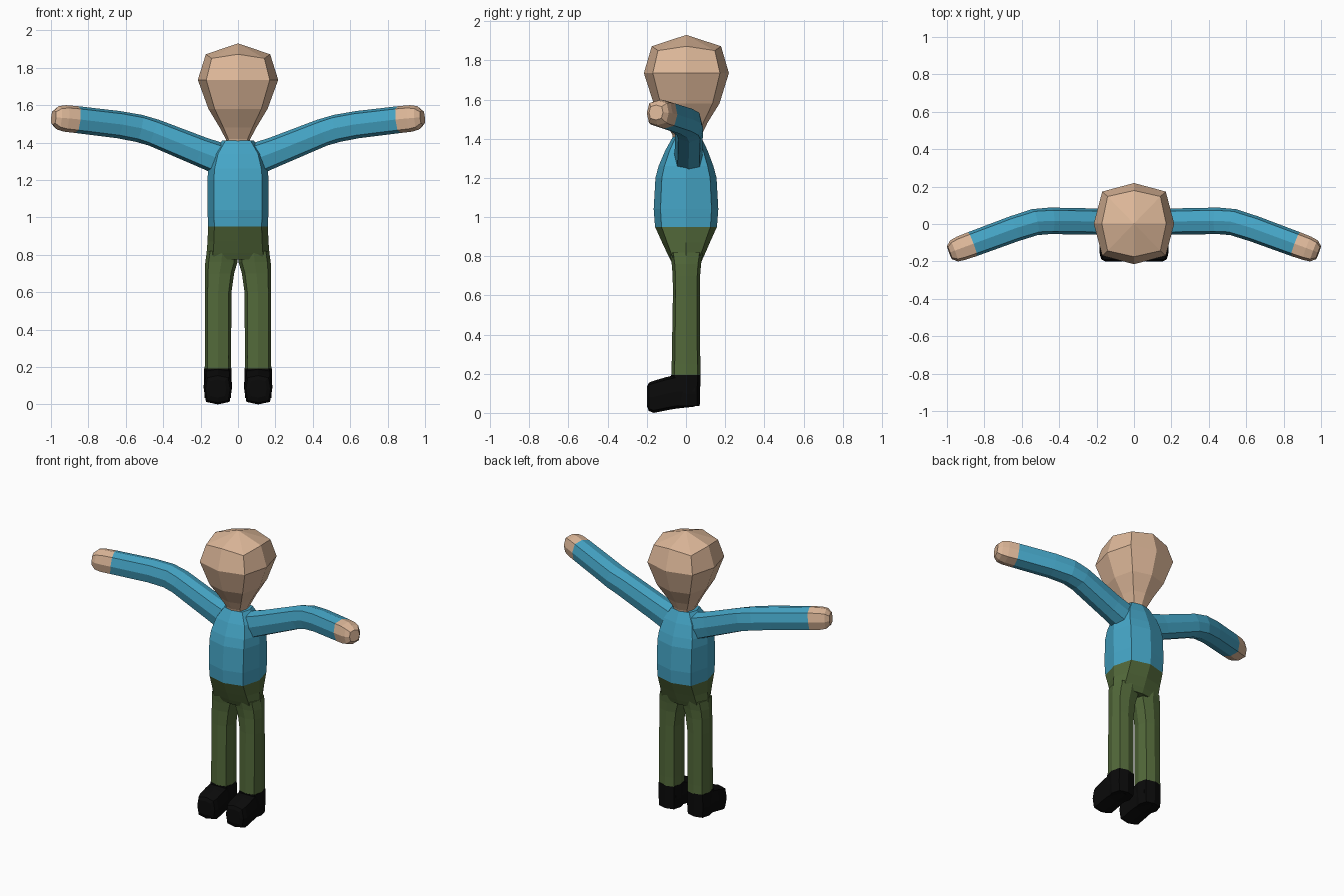
import bpy, bmesh, math
from mathutils import Vector


def material(name, rgb):
    m = bpy.data.materials.new(name)
    m.diffuse_color = (*rgb, 1)
    return m


SKIN = material("skin", (0.73, 0.48, 0.32))
BLUE = material("blue_cloth", (0.06, 0.38, 0.57))
GREEN = material("green_cloth", (0.085, 0.14, 0.042))
BLACK = material("black_leather", (0.003, 0.003, 0.003))

X, Y, Z = Vector((1, 0, 0)), Vector((0, 1, 0)), Vector((0, 0, 1))


def ring(c, u, v, ru, rv, k=0.79, drop=0.0):
    """Eight-sided, slightly squared section; drop lowers the diagonal corners."""
    pts = []
    for a, b in ((1, 0), (1, 1), (0, 1), (-1, 1), (-1, 0), (-1, -1), (0, -1), (1, -1)):
        f = k if a and b else 1.0
        d = drop if a and b else 0.0
        pts.append(Vector(c) + u * (a * ru * f) + v * (b * rv * f) - Z * d)
    return pts


def loft_object(name, mat, lofts, mirror=False):
    bm = bmesh.new()
    for rings in lofts:
        vs = [[bm.verts.new(p) for p in r] for r in rings]
        for lo, hi in zip(vs, vs[1:]):
            for i in range(8):
                j = (i + 1) % 8
                bm.faces.new((lo[i], lo[j], hi[j], hi[i]))
        bm.faces.new(vs[0][::-1])
        bm.faces.new(vs[-1])
    bmesh.ops.remove_doubles(bm, verts=bm.verts, dist=0.0005)
    bmesh.ops.recalc_face_normals(bm, faces=bm.faces)
    me = bpy.data.meshes.new(name)
    bm.to_mesh(me)
    bm.free()
    me.materials.append(mat)
    ob = bpy.data.objects.new(name, me)
    bpy.context.collection.objects.link(ob)
    if mirror:
        ob.modifiers.new("mirror", "MIRROR").use_mirror_merge = False
    return ob


def upright(rows):
    """Rows of (z, centre x, centre y, half width, half depth)."""
    return [ring((cx, cy, z), X, Y, rx, ry) for z, cx, cy, rx, ry in rows]


def tube(rows, first, last):
    """Sections square to a path of (x, y, z, half width, half height)."""
    pts = [Vector(r[:3]) for r in rows]
    out = []
    for i in range(first, last + 1):
        t = (pts[min(i + 1, len(pts) - 1)] - pts[max(i - 1, 0)]).normalized()
        side = Z.cross(t).normalized()
        out.append(ring(pts[i], side, t.cross(side), rows[i][3], rows[i][4]))
    return out


# Head with tapering neck and a shallow peaked crown
head = upright([
    (1.37, 0, 0.005, 0.055, 0.065),
    (1.42, 0, 0.005, 0.066, 0.075),
    (1.48, 0, 0.004, 0.098, 0.105),
    (1.58, 0, 0.003, 0.158, 0.168),
    (1.735, 0, 0.002, 0.215, 0.217),
])
head.append(ring((0, 0.002, 1.872), X, Y, 0.172, 0.177, 0.82, 0.022))
head.append(ring((0, 0.002, 1.93), X, Y, 0, 0))
loft_object("head", SKIN, [head])

# Shirt body
loft_object("torso", BLUE, [upright([
    (0.95, 0, 0, 0.160, 0.158),
    (1.04, 0, 0, 0.163, 0.165),
    (1.20, 0, 0, 0.164, 0.156),
    (1.26, 0, 0, 0.158, 0.140),
    (1.34, 0, 0.002, 0.135, 0.108),
    (1.41, 0, 0.005, 0.085, 0.072),
])])

# Arms: one path from shoulder to fingertip, split at the cuff
arm = [
    (0.05, 0.012, 1.295, 0.075, 0.088),
    (0.20, 0.013, 1.352, 0.070, 0.080),
    (0.45, 0.017, 1.453, 0.071, 0.074),
    (0.53, 0.010, 1.476, 0.071, 0.074),
    (0.64, -0.025, 1.496, 0.070, 0.073),
    (0.865, -0.108, 1.523, 0.068, 0.072),
    (0.925, -0.130, 1.529, 0.066, 0.071),
    (0.962, -0.144, 1.532, 0.060, 0.063),
    (0.986, -0.153, 1.534, 0.038, 0.038),
]
loft_object("sleeves", BLUE, [tube(arm, 0, 5)], mirror=True)
loft_object("hands", SKIN, [tube(arm, 5, 8)], mirror=True)

# Trousers: hips, then mirrored legs
loft_object("hips", GREEN, [upright([
    (0.775, 0, 0.002, 0.170, 0.078),
    (0.81, 0, 0.001, 0.168, 0.095),
    (0.87, 0, 0, 0.163, 0.122),
    (0.95, 0, 0, 0.160, 0.158),
])])
loft_object("legs", GREEN, [upright([
    (0.19, 0.107, 0.000, 0.071, 0.074),
    (0.25, 0.107, 0.000, 0.070, 0.073),
    (0.60, 0.106, 0.002, 0.071, 0.069),
    (0.70, 0.099, 0.002, 0.078, 0.070),
    (0.76, 0.089, 0.002, 0.086, 0.075),
    (0.82, 0.084, 0.002, 0.082, 0.085),
])], mirror=True)

# Shoes: ankle and heel, with the foot running forward
ankle = upright([
    (0.035, 0.108, 0.000, 0.070, 0.070),
    (0.10, 0.108, 0.000, 0.075, 0.072),
    (0.193, 0.108, -0.001, 0.073, 0.075),
])
foot = [ring((0.108, y, cz), X, Z, rx, rz, 0.84) for y, cz, rx, rz in (
    (0.045, 0.110, 0.065, 0.078),
    (-0.05, 0.108, 0.074, 0.086),
    (-0.10, 0.098, 0.076, 0.085),
    (-0.165, 0.082, 0.075, 0.082),
    (-0.190, 0.082, 0.066, 0.072),
    (-0.200, 0.085, 0.045, 0.048),
)]
loft_object("shoes", BLACK, [ankle, foot], mirror=True)
